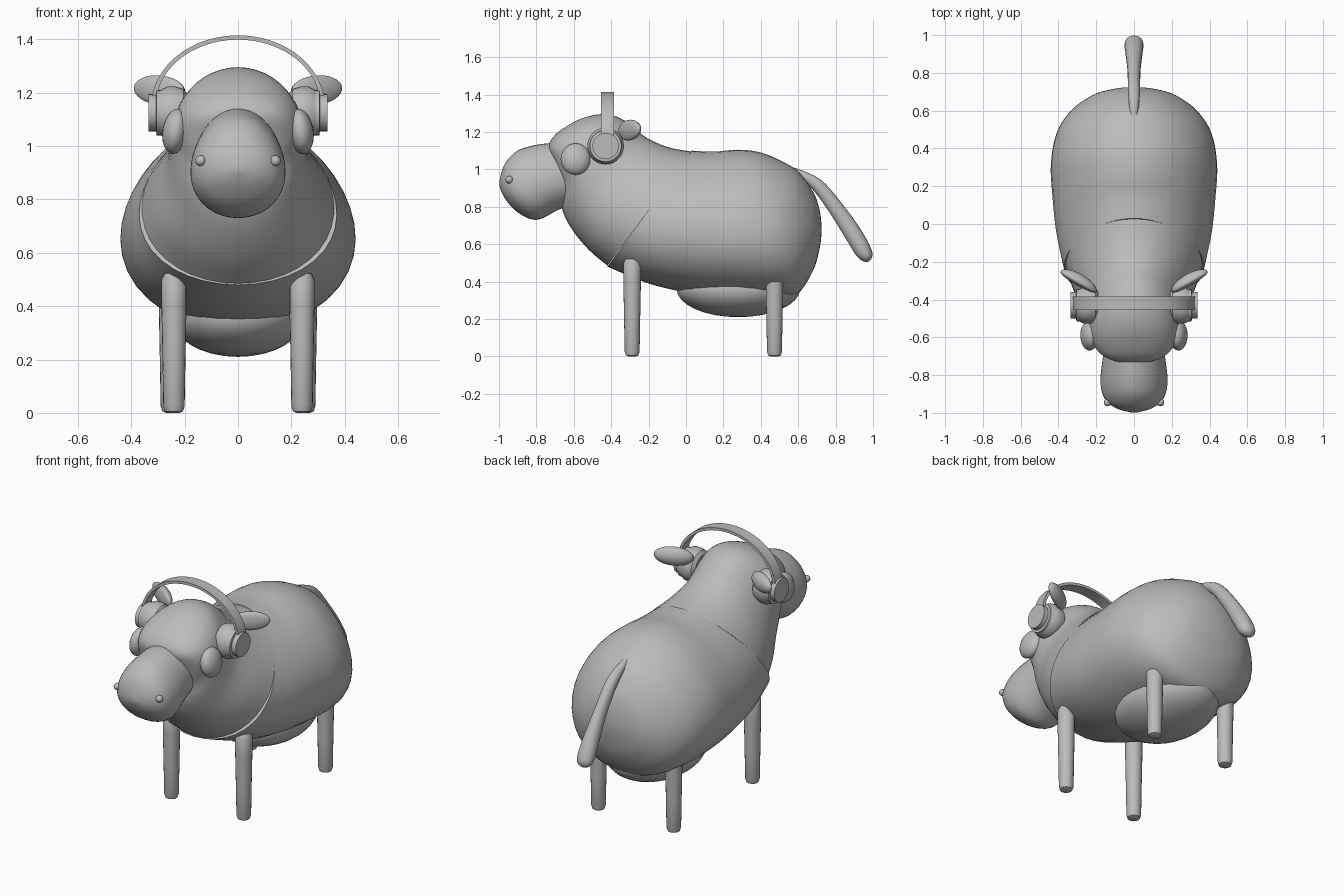
import bpy, bmesh, math
from mathutils import Vector, Matrix

if "Cube" in bpy.data.objects:
    bpy.data.objects.remove(bpy.data.objects["Cube"])

grey = bpy.data.materials.new("plain grey")
grey.diffuse_color = (0.5, 0.5, 0.5, 1)
grey.use_nodes = True
grey.node_tree.nodes["Principled BSDF"].inputs["Base Color"].default_value = grey.diffuse_color


def finish(name, bm, angle=40):
    bmesh.ops.recalc_face_normals(bm, faces=bm.faces[:])
    me = bpy.data.meshes.new(name)
    bm.to_mesh(me)
    bm.free()
    me.materials.append(grey)
    ob = bpy.data.objects.new(name, me)
    bpy.context.collection.objects.link(ob)
    bpy.ops.object.select_all(action='DESELECT')
    ob.select_set(True)
    bpy.context.view_layer.objects.active = ob
    bpy.ops.object.shade_smooth_by_angle(angle=math.radians(angle))
    return ob


def spline(keys, t):
    """Catmull-Rom interpolation through tuples."""
    i = min(int(t), len(keys) - 2)
    u = t - i
    p1, p2 = keys[i], keys[i + 1]
    p0, p3 = keys[max(i - 1, 0)], keys[min(i + 2, len(keys) - 1)]
    return [b + 0.5 * u * (c - a + u * (2*a - 5*b + 4*c - d + u * (3*(b - c) + d - a)))
            for a, b, c, d in zip(p0, p1, p2, p3)]


def loft(name, keys, egg=0.0, seg=40, sub=5):
    """Skin slanted rings: each key is top y, top z, bottom y, bottom z, half width."""
    bm = bmesh.new()
    rings = []
    n = (len(keys) - 1) * sub
    for k in range(n + 1):
        ty, tz, by, bz, w = spline(keys, k / sub)
        ring = []
        for j in range(seg):
            a = 2 * math.pi * j / seg
            c, s = math.cos(a), math.sin(a)
            x = w * s * (1 - egg * c) / (1 + 0.45 * egg * egg)
            ring.append(bm.verts.new((x, (ty + by) / 2 + c * (ty - by) / 2,
                                      (tz + bz) / 2 + c * (tz - bz) / 2)))
        rings.append(ring)
    for r, q in zip(rings, rings[1:]):
        for j in range(seg):
            bm.faces.new((r[j], r[(j + 1) % seg], q[(j + 1) % seg], q[j]))
    bm.faces.new(rings[0])
    bm.faces.new(rings[-1])
    return finish(name, bm, 50)


def ellipsoid(name, centre, radii, rot=Matrix(), front=1.0):
    """Ellipsoid; its front half (-y) can be flattened."""
    bm = bmesh.new()
    bmesh.ops.create_uvsphere(bm, u_segments=24, v_segments=16, radius=1)
    for v in bm.verts:
        if v.co.y < 0:
            v.co.y *= front
    bm.transform(Matrix.Translation(centre) @ rot @ Matrix.Diagonal((*radii, 1)))
    return finish(name, bm, 60)


def turned(name, profile, matrix, seg=28):
    """Revolve (radius, height) pairs about local z."""
    bm = bmesh.new()
    rings = [[bm.verts.new((r * math.cos(2 * math.pi * j / seg), r * math.sin(2 * math.pi * j / seg), h))
              for j in range(seg)] for r, h in profile]
    for r, q in zip(rings, rings[1:]):
        for j in range(seg):
            bm.faces.new((r[j], r[(j + 1) % seg], q[(j + 1) % seg], q[j]))
    bm.faces.new(rings[0])
    bm.faces.new(rings[-1])
    bm.transform(matrix)
    return finish(name, bm, 35)


# Barrel body, from the shoulder seam to the rump
loft("body", [(0.03, 1.10, -0.42, 0.48, 0.37), (0.15, 1.095, -0.2, 0.39, 0.41),
              (0.28, 1.105, 0.02, 0.34, 0.43), (0.4, 1.09, 0.25, 0.32, 0.44),
              (0.52, 1.04, 0.45, 0.31, 0.41), (0.61, 0.98, 0.59, 0.33, 0.335),
              (0.685, 0.87, 0.68, 0.46, 0.22), (0.715, 0.78, 0.715, 0.58, 0.11),
              (0.725, 0.70, 0.725, 0.66, 0.02)], egg=0.15)

# Neck rising into the rounded head
loft("neck_and_head", [(0.03, 1.095, -0.42, 0.485, 0.36), (-0.1, 1.12, -0.52, 0.57, 0.32),
                       (-0.22, 1.175, -0.61, 0.68, 0.27), (-0.31, 1.25, -0.66, 0.78, 0.25),
                       (-0.42, 1.295, -0.67, 0.87, 0.24), (-0.55, 1.275, -0.69, 0.95, 0.22),
                       (-0.67, 1.21, -0.71, 1.03, 0.17), (-0.72, 1.16, -0.73, 1.08, 0.10),
                       (-0.735, 1.125, -0.735, 1.11, 0.02)], egg=0.08)

# Muzzle
loft("muzzle", [(-0.6, 1.13, -0.6, 0.82, 0.15), (-0.73, 1.14, -0.69, 0.78, 0.165),
                (-0.88, 1.11, -0.80, 0.73, 0.178), (-0.955, 1.05, -0.90, 0.77, 0.155),
                (-0.985, 0.99, -0.965, 0.84, 0.095), (-0.998, 0.93, -0.995, 0.90, 0.02)], egg=0.1)

# Tail with a thicker tip
loft("tail", [(0.58, 1.01, 0.57, 0.97, 0.02), (0.72, 0.945, 0.67, 0.90, 0.032),
              (0.84, 0.81, 0.77, 0.765, 0.034), (0.94, 0.67, 0.86, 0.62, 0.045),
              (0.992, 0.57, 0.91, 0.54, 0.05), (0.995, 0.53, 0.945, 0.51, 0.035),
              (0.98, 0.51, 0.97, 0.505, 0.006)], seg=20)

# Udder under the belly
ellipsoid("udder", (0, 0.28, 0.36), (0.25, 0.33, 0.15))

for side, sx in (("left", 1), ("right", -1)):
    # Legs, slightly tapered with rounded hooves
    for end, y, top in (("front", -0.288, 0.53), ("back", 0.473, 0.42)):
        turned(f"{end}_leg_{side}",
               [(0.02, 0), (0.034, 0.006), (0.04, 0.025), (0.043, 0.2), (0.047, 0.4),
                (0.047, top - 0.03), (0.035, top - 0.008), (0.015, top)],
               Matrix.Translation((sx * (0.24 if end == "front" else 0.25), y, 0)), 20)
    # Nostril, eye and ear
    ellipsoid(f"nostril_{side}", (sx * 0.14, -0.945, 0.945), (0.02, 0.02, 0.02))
    ellipsoid(f"eye_{side}", (sx * 0.235, -0.59, 1.055), (0.048, 0.08, 0.085),
              Matrix.Rotation(sx * -0.15, 4, 'Y'))
    ellipsoid(f"ear_{side}", (sx * 0.295, -0.305, 1.21), (0.11, 0.042, 0.055),
              Matrix.Rotation(sx * 0.52, 4, 'Z') @ Matrix.Rotation(sx * -0.08, 4, 'Y'), 0.5)
    # Headphone cushion and outer cup
    facing = Matrix.Translation((0, -0.43, 1.125)) @ Matrix.Rotation(sx * math.pi / 2, 4, 'Y')
    turned(f"ear_cushion_{side}",
           [(0.07, 0.19), (0.09, 0.205), (0.098, 0.235), (0.098, 0.265), (0.085, 0.29), (0.06, 0.3)], facing)
    turned(f"ear_cup_{side}", [(0.085, 0.285), (0.085, 0.305), (0.07, 0.307), (0.07, 0.335)], facing)

# Headphone band: a flat strip bent into a half ellipse
bm = bmesh.new()
rows = []
for k in range(41):
    a = math.pi * k / 40
    c, s = math.cos(a), math.sin(a)
    rows.append([bm.verts.new((c * (0.325 - d), y, 1.15 + s * (0.265 - d)))
                 for d, y in ((0, -0.455), (0, -0.385), (0.016, -0.385), (0.016, -0.455))])
for r, q in zip(rows, rows[1:]):
    for j in range(4):
        bm.faces.new((r[j], r[(j + 1) % 4], q[(j + 1) % 4], q[j]))
bm.faces.new(rows[0])
bm.faces.new(rows[-1])
finish("headphone_band", bm, 35)
